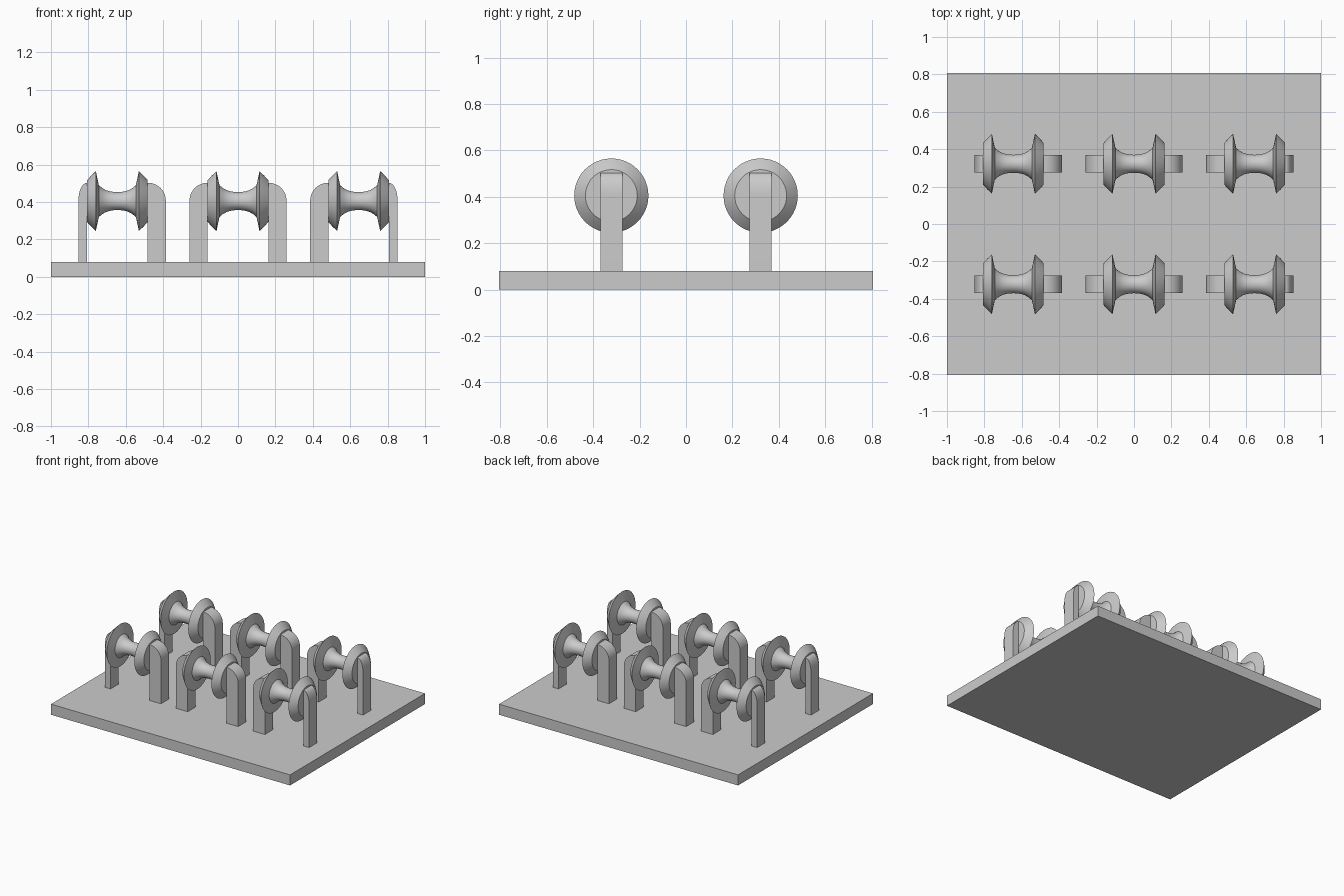
import bpy, bmesh, math

cube = bpy.data.objects.get("Cube")
if cube:
    bpy.data.objects.remove(cube, do_unlink=True)

grey = bpy.data.materials.new("plain_grey")
grey.use_nodes = True
colour = (0.6, 0.6, 0.6, 1)
grey.diffuse_color = colour
grey.node_tree.nodes["Principled BSDF"].inputs["Base Color"].default_value = colour

BASE_TOP = 0.08
AXLE_Z = 0.405
SPOOL_HALF = 0.162
POST_DEPTH = 0.095
ARCH_HEIGHT = 0.095


def finish(name, bm, location, smooth_angle=None):
    bmesh.ops.recalc_face_normals(bm, faces=bm.faces)
    mesh = bpy.data.meshes.new(name)
    bm.to_mesh(mesh)
    bm.free()
    mesh.materials.append(grey)
    obj = bpy.data.objects.new(name, mesh)
    obj.location = location
    bpy.context.collection.objects.link(obj)
    if smooth_angle:
        bpy.ops.object.select_all(action='DESELECT')
        obj.select_set(True)
        bpy.context.view_layer.objects.active = obj
        bpy.ops.object.shade_smooth_by_angle(angle=math.radians(smooth_angle))
    return obj


def make_spool(name, location):
    # Half profile (distance along axle, radius), mirrored about the middle
    half = [(SPOOL_HALF, 0), (SPOOL_HALF, 0.112), (0.14, 0.136), (0.115, 0.16),
            (0.107, 0.122), (0.099, 0.085), (0.08, 0.069), (0.06, 0.058),
            (0.04, 0.052), (0.02, 0.049)]
    profile = half + [(0, 0.048)] + [(-x, r) for x, r in reversed(half)]
    bm = bmesh.new()
    verts = [bm.verts.new((x, 0, r)) for x, r in profile]
    edges = [bm.edges.new(pair) for pair in zip(verts, verts[1:])]
    bmesh.ops.spin(bm, geom=verts + edges, cent=(0, 0, 0), axis=(1, 0, 0),
                   angle=math.tau, steps=48)
    bmesh.ops.remove_doubles(bm, verts=bm.verts, dist=0.0001)
    finish(name, bm, location, 35)


def make_post(name, x, y, side, width):
    # Upright with a rounded outer shoulder; x is the face against the spool
    spring = AXLE_Z + 0.003
    outline = [(0, BASE_TOP - 0.01), (side * width, BASE_TOP - 0.01)]
    for i in range(17):
        a = math.pi / 2 * i / 16
        outline.append((side * width * math.cos(a), spring + ARCH_HEIGHT * math.sin(a)))
    bm = bmesh.new()
    face = bm.faces.new([bm.verts.new((px, -POST_DEPTH / 2, pz)) for px, pz in outline])
    ext = bmesh.ops.extrude_face_region(bm, geom=[face])
    moved = [v for v in ext["geom"] if isinstance(v, bmesh.types.BMVert)]
    bmesh.ops.translate(bm, verts=moved, vec=(0, POST_DEPTH, 0))
    finish(name, bm, (x, y, 0), 30)


# Base board
bm = bmesh.new()
bmesh.ops.create_cube(bm, size=1)
bmesh.ops.scale(bm, vec=(2, 1.612, BASE_TOP), verts=bm.verts)
finish("base_board", bm, (0, 0, BASE_TOP / 2))

# Six spools, each held between two posts; the outermost posts are thinner
for row, y in (("front", -0.322), ("back", 0.322)):
    for column, x in (("right", -0.645), ("middle", 0), ("left", 0.645)):
        make_spool(f"{row}_{column}_spool", (x, y, AXLE_Z))
        for end, side in (("right", -1), ("left", 1)):
            width = 0.046 if x * side > 0 else 0.097
            make_post(f"{row}_{column}_{end}_post", x + side * SPOOL_HALF, y, side, width)
